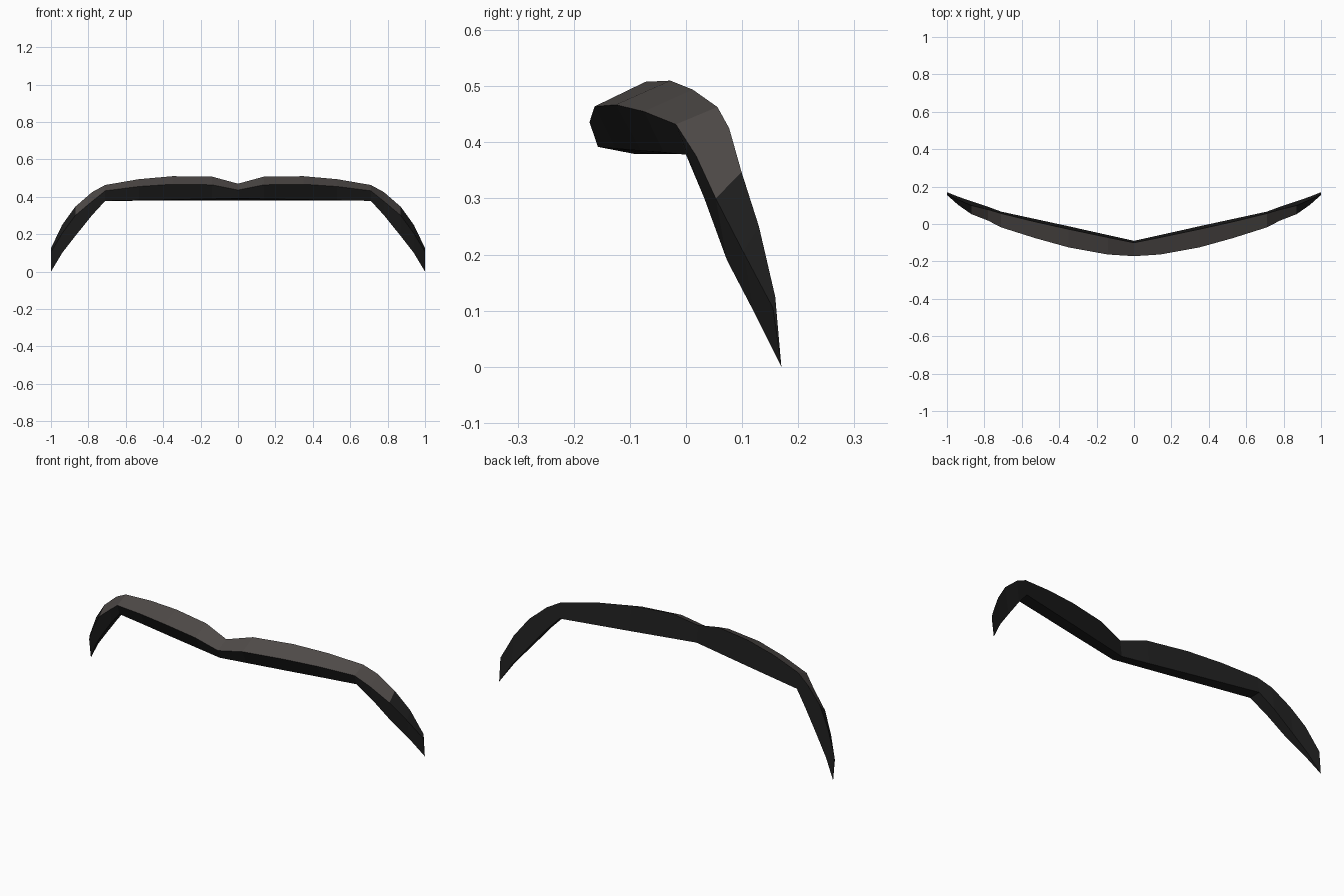
import bpy
import bmesh

cube = bpy.data.objects.get("Cube")
if cube:
    bpy.data.objects.remove(cube, do_unlink=True)


def make_material(name, colour):
    mat = bpy.data.materials.new(name)
    mat.use_nodes = True
    mat.diffuse_color = (*colour, 1)
    bsdf = mat.node_tree.nodes["Principled BSDF"]
    bsdf.inputs["Base Color"].default_value = (*colour, 1)
    return mat


dark = make_material("near black hair", (0.013, 0.013, 0.013))
light = make_material("warm grey hair", (0.078, 0.069, 0.065))

# Half of the moustache as cross-sections from the centre to the tip:
# x, then (y, z) of the top back edge, front ridge, lower front and lower back
half = [
    (0.00, (-.100, .470), (-.172, .436), (-.157, .392), (-.090, .379)),
    (0.14, (-.072, .508), (-.163, .464), (-.126, .389), (-.059, .379)),
    (0.35, (-.028, .510), (-.125, .467), (-.080, .385), (-.012, .379)),
    (0.53, (0.012, .494), (-.075, .455), (-.040, .382), (0.027, .379)),
    (0.71, (0.056, .463), (-.018, .432), (0.000, .378), (0.066, .379)),
    (0.78, (0.077, .425), (0.018, .376), (0.032, .302), (0.092, .303)),
    (0.87, (0.099, .347), (0.053, .300), (0.073, .190), (0.122, .190)),
    (0.94, (0.130, .250), (0.102, .205), (0.120, .100), (0.146, .100)),
    (1.00, (0.159, .125), (0.155, .105), (0.170, .000), (0.170, .000)),
]
mirrored = [(-s[0], *s[1:]) for s in reversed(half[1:])]
sections = mirrored + half

# Loft the sections into one closed, faceted solid
bm = bmesh.new()
rings = [[bm.verts.new((x, y, z)) for y, z in points] for x, *points in sections]
for a, b in zip(rings, rings[1:]):
    for i in range(4):
        j = (i + 1) % 4
        face = bm.faces.new((a[i], a[j], b[j], b[i]))
        # The upper strip is lighter, except on the drooping ends
        reach = max(abs(v.co.x) for v in face.verts)
        face.material_index = 1 if i == 0 and reach < 0.9 else 0
for ring in (rings[0], rings[-1]):
    bm.faces.new(ring)
bmesh.ops.remove_doubles(bm, verts=bm.verts, dist=0.0005)
bmesh.ops.recalc_face_normals(bm, faces=bm.faces)

mesh = bpy.data.meshes.new("moustache")
bm.to_mesh(mesh)
bm.free()
mesh.materials.append(dark)
mesh.materials.append(light)
moustache = bpy.data.objects.new("moustache", mesh)
bpy.context.collection.objects.link(moustache)
